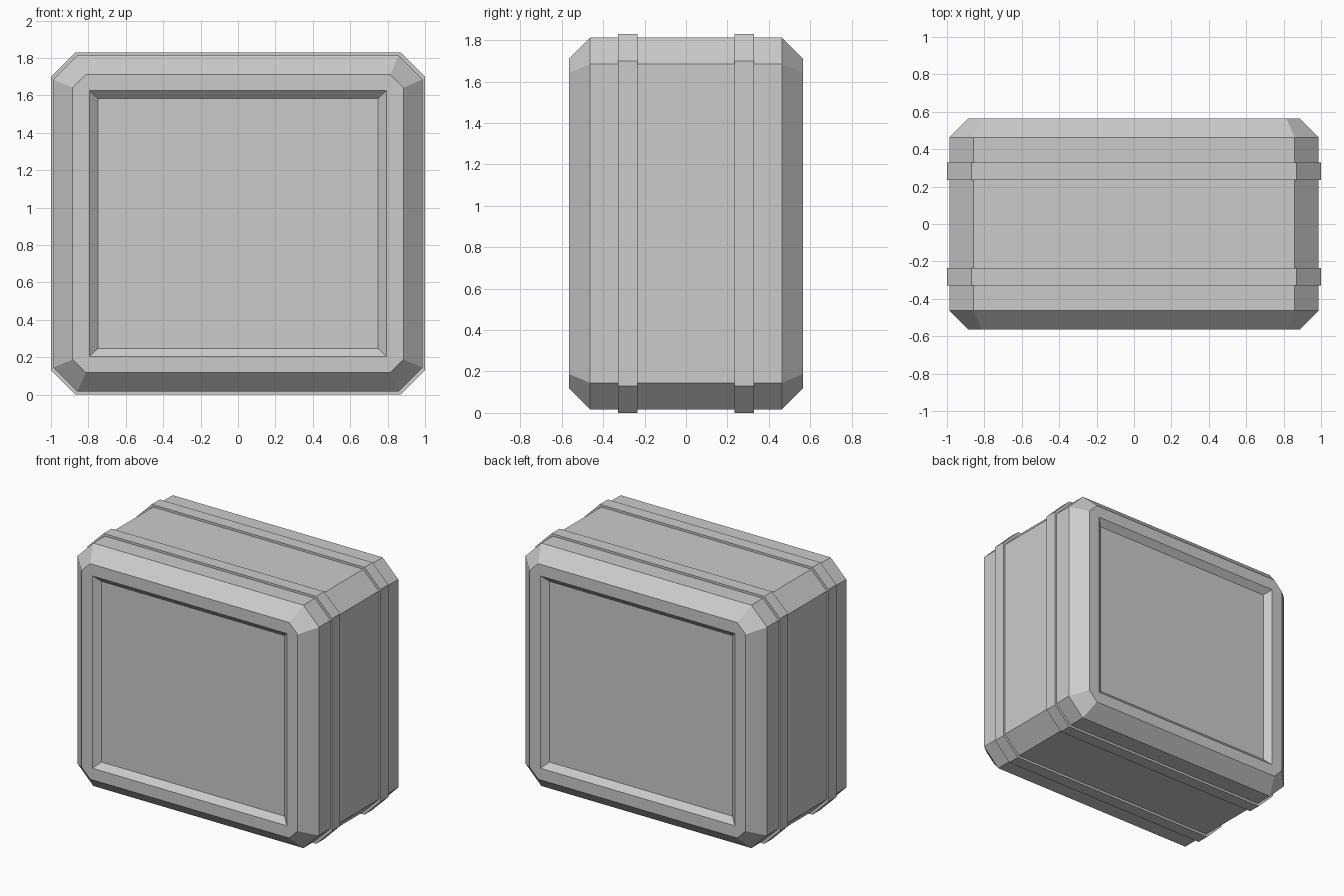
import bpy
import bmesh

if "Cube" in bpy.data.objects:
    bpy.data.objects.remove(bpy.data.objects["Cube"])

MID_Z = 0.915


def octagon(hx, hz, cut):
    """Chamfered rectangle in the xz plane, centred on the crate's middle."""
    return [(hx - cut, hz), (hx, hz - cut), (hx, cut - hz), (hx - cut, -hz),
            (cut - hx, -hz), (-hx, cut - hz), (-hx, hz - cut), (cut - hx, hz)]


def loft(name, sections):
    """Skin a closed solid through (y, outline) sections."""
    bm = bmesh.new()
    rings = [[bm.verts.new((x, y, z + MID_Z)) for x, z in outline]
             for y, outline in sections]
    for a, b in zip(rings, rings[1:]):
        for i in range(len(a)):
            j = (i + 1) % len(a)
            bm.faces.new((a[i], a[j], b[j], b[i]))
    bm.faces.new(rings[0])
    bm.faces.new(rings[-1])
    bmesh.ops.recalc_face_normals(bm, faces=bm.faces)
    mesh = bpy.data.meshes.new(name)
    bm.to_mesh(mesh)
    bm.free()
    obj = bpy.data.objects.new(name, mesh)
    bpy.context.collection.objects.link(obj)
    return obj


def rectangle(hx, hz):
    return [(hx, hz), (hx, -hz), (-hx, -hz), (-hx, hz)]


# Crate body: chamfered box with sloped front and back rims
wide, narrow = octagon(0.987, 0.898, 0.128), octagon(0.884, 0.797, 0.07)
body = loft("crate_body", [(-0.565, narrow), (-0.463, wide),
                           (0.463, wide), (0.565, narrow)])

# Sunken panels with sloped edges, cut into the front and back
for side, label in ((-1, "front"), (1, "back")):
    cutter = loft(label + "_panel_cutter",
                  [(side * 0.525, rectangle(0.748, 0.668)),
                   (side * 0.605, rectangle(0.842, 0.754))])
    cutter.hide_render = True
    cutter.hide_set(True)
    cut = body.modifiers.new(label + "_panel", 'BOOLEAN')
    cut.operation = 'DIFFERENCE'
    cut.solver = 'EXACT'
    cut.object = cutter

# Raised bands wrapping the body
band = octagon(1.0, 0.915, 0.13)
for side, label in ((-1, "front"), (1, "back")):
    loft(label + "_band", [(side * 0.235, band), (side * 0.329, band)])
